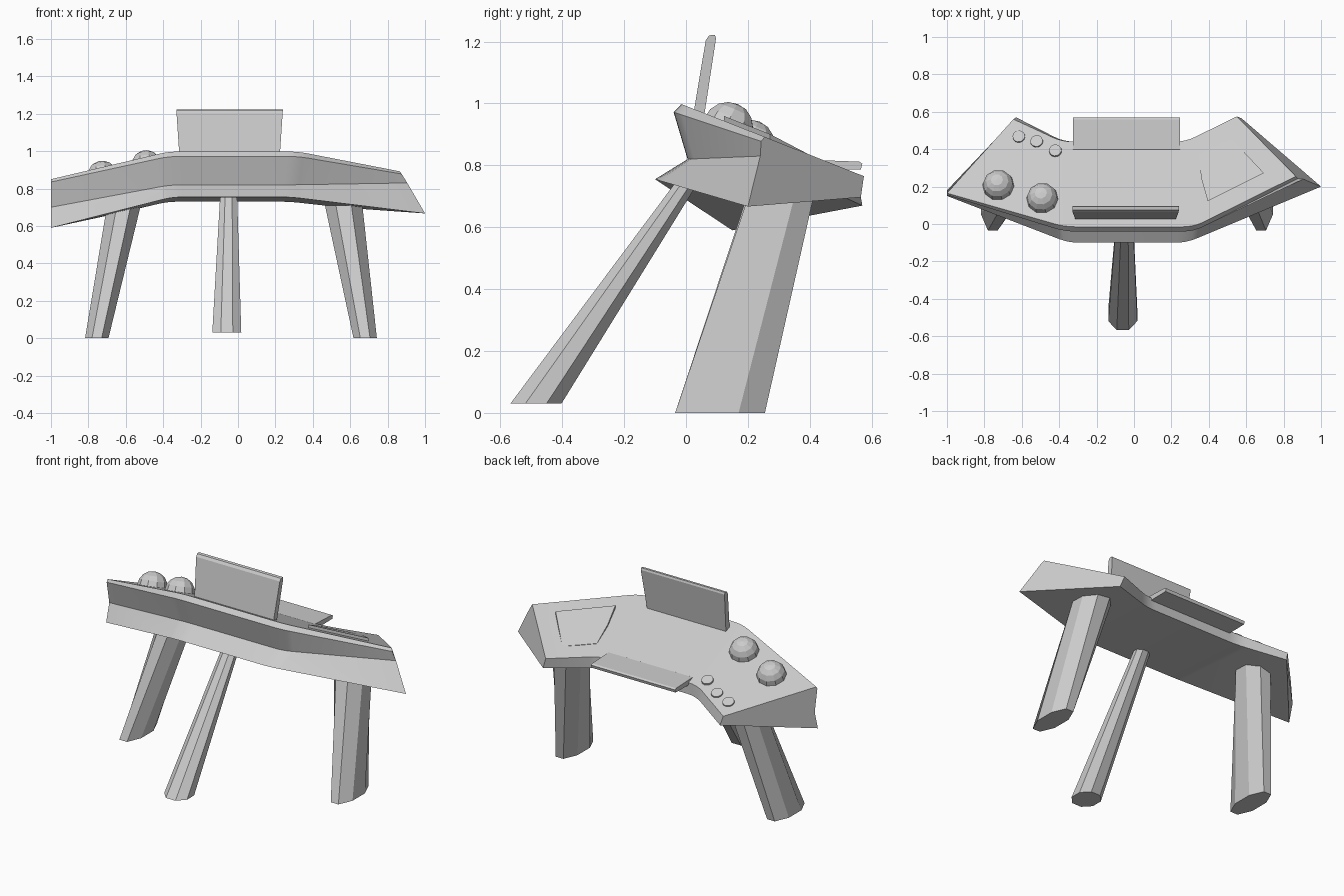
import bpy, bmesh, math
from mathutils import Vector, Matrix

if "Cube" in bpy.data.objects:
    bpy.data.objects.remove(bpy.data.objects["Cube"])


def add_object(name, bm, smooth=None):
    bmesh.ops.recalc_face_normals(bm, faces=bm.faces[:])
    me = bpy.data.meshes.new(name)
    bm.to_mesh(me)
    bm.free()
    ob = bpy.data.objects.new(name, me)
    bpy.context.collection.objects.link(ob)
    if smooth:
        bpy.ops.object.select_all(action='DESELECT')
        ob.select_set(True)
        bpy.context.view_layer.objects.active = ob
        bpy.ops.object.shade_smooth_by_angle(angle=math.radians(smooth))
    return ob


def loft(name, rings, smooth=None):
    """Skin a list of closed rings and cap both ends."""
    bm = bmesh.new()
    vs = [[bm.verts.new(p) for p in r] for r in rings]
    n = len(vs[0])
    for a, b in zip(vs, vs[1:]):
        for i in range(n):
            j = (i + 1) % n
            bm.faces.new((a[i], a[j], b[j], b[i]))
    bm.faces.new(vs[0])
    bm.faces.new(vs[-1])
    return add_object(name, bm, smooth)


# Console body: profile = top back, top front, lip, recess, bottom front, bottom back
left_end = [(-.645, .56, .725), (-1, .165, .85), (-1, .155, .835),
            (-1, .18, .70), (-1, .15, .59), (-.63, .57, .67)]
left_bend = [(-.385, .44, .80), (-.37, -.015, .998), (-.37, -.04, .972),
             (-.36, .005, .82), (-.35, -.10, .755), (-.375, .44, .73)]
right_bend = [(.275, .44, .80), (.32, -.015, .998), (.32, -.04, .972),
              (.30, .005, .82), (.28, -.10, .755), (.275, .44, .73)]
right_end = [(.55, .575, .765), (.865, .255, .892), (.875, .243, .878),
             (.905, .24, .83), (1, .20, .667), (.575, .565, .697)]


def rounded_bend(prev, mid, nxt, steps=4):
    rings = []
    for k in range(steps + 1):
        t = k / steps
        ring = []
        for p, c, q in zip(prev, mid, nxt):
            p, c, q = Vector(p), Vector(c), Vector(q)
            u = (p - c).normalized() * .06 + c
            v = (q - c).normalized() * .06 + c
            ring.append(u * (1 - t) ** 2 + c * 2 * t * (1 - t) + v * t * t)
        rings.append(ring)
    return rings


loft("console_body",
     [left_end] + rounded_bend(left_end, left_bend, right_bend)
     + rounded_bend(left_bend, right_bend, right_end) + [right_end], 30)


# Legs: tapered octagonal columns
def leg(name, bottom, top):
    def ring(x, y, z, w, d):
        s = 1 / math.cos(math.pi / 8)
        return [(x + w / 2 * s * math.cos(a), y + d / 2 * s * math.sin(a), z)
                for a in (math.pi / 8 + i * math.pi / 4 for i in range(8))]
    return loft(name, [ring(*bottom), ring(*top)])


leg("left_leg", (-.755, .11, 0, .125, .29), (-.61, .305, .71, .18, .21))
leg("right_leg", (.68, .11, 0, .125, .29), (.565, .31, .71, .20, .21))
leg("front_leg", (-.06, -.485, .03, .155, .165), (-.05, .02, .77, .09, .07))


# Points on the sloping top of each wing
def wing_frame(x, y, bend, end):
    o, b, e = Vector(bend[1]), Vector(bend[0]), Vector(end[1])
    n = (b - o).cross(e - o).normalized()
    if n.z < 0:
        n = -n
    z = o.z - (n.x * (x - o.x) + n.y * (y - o.y)) / n.z
    return Vector((x, y, z)), n


def on_wing(x, y):
    p, n = wing_frame(x, y, left_bend, left_end)
    return Matrix.Translation(p) @ n.to_track_quat('Z', 'Y').to_matrix().to_4x4()


# Dome knobs
for i, (x, y) in enumerate([(-.725, .205), (-.49, .135)]):
    bm = bmesh.new()
    bmesh.ops.create_uvsphere(bm, u_segments=10, v_segments=8, radius=.085,
                              matrix=on_wing(x, y))
    add_object(f"dome_knob_{i + 1}", bm)

# Small round buttons
for i, (x, y) in enumerate([(-.615, .465), (-.52, .44), (-.42, .39)]):
    bm = bmesh.new()
    bmesh.ops.create_cone(bm, cap_ends=True, segments=16, radius1=.035, radius2=.033,
                          depth=.024, matrix=on_wing(x, y))
    add_object(f"button_{i + 1}", bm, 30)

# Raised pad on the right wing, sunk at its back inner edge
pad = []
for x, y, h in [(.345, .37, .004), (.36, .24, .012), (.395, .115, .018),
                (.695, .265, .018), (.52, .455, .006)]:
    p, n = wing_frame(x, y, right_bend, right_end)
    pad.append(p + n * h)
loft("control_pad", [[p - Vector((0, 0, .04)) for p in pad], pad])


# Upright screen and rear tray, extruded across x from a side profile
def slab(name, profile, x0, x1, taper=0):
    zmin = min(z for _, z in profile)
    zmax = max(z for _, z in profile)

    def side(x, s):
        return [(x + s * taper * (zmax - z) / (zmax - zmin), y, z) for y, z in profile]
    return loft(name, [side(x0, 1), side(x1, -1)])


slab("screen", [(.022, .955), (.058, .955), (.097, 1.21), (.093, 1.222),
                (.075, 1.22), (.064, 1.205)], -.33, .24, .018)
slab("rear_tray", [(.36, .80), (.40, .818), (.56, .812), (.57, .805), (.565, .787), (.40, .785)],
     -.325, .245)
